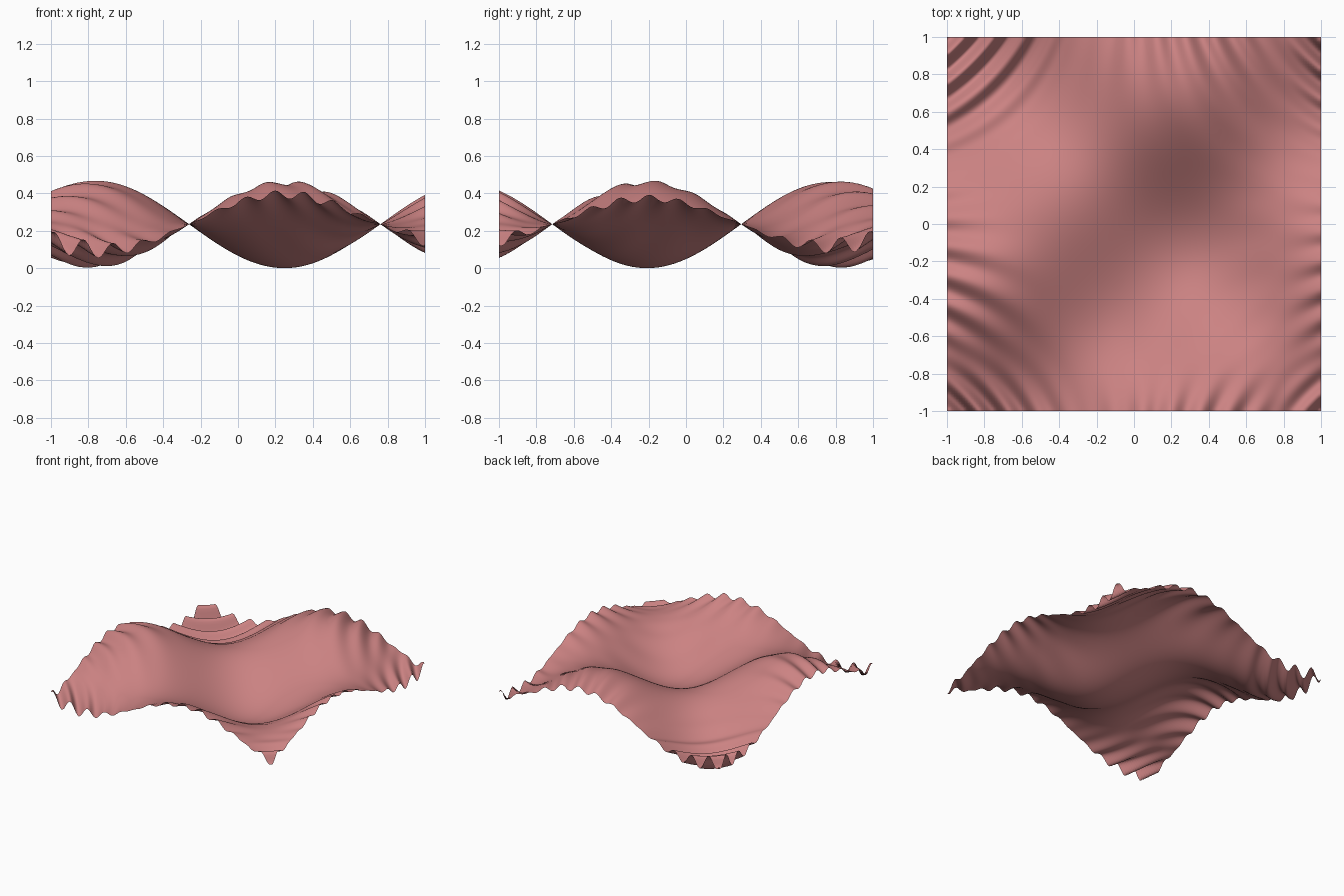
import bpy, bmesh, math

if "Cube" in bpy.data.objects:
    bpy.data.objects.remove(bpy.data.objects["Cube"])

# Rippled sheet: crossed sine waves with hyperbolic ripples growing to the rim
AMP = 0.235


def height(x, y):
    wave = -math.cos(3.07 * (x - 0.25)) * math.cos(3.11 * (y + 0.21))
    r = math.hypot(x, y)
    ripple = 1 - 0.22 * r ** 3.5 * (1 + math.sin(40 * x * y)) / 2
    return AMP * (1 + wave * ripple)


bm = bmesh.new()
bmesh.ops.create_grid(bm, x_segments=150, y_segments=150, size=1.0)
for v in bm.verts:
    v.co.z = height(v.co.x, v.co.y)
for f in bm.faces:
    f.smooth = True

mesh = bpy.data.meshes.new("rippled_sheet")
bm.to_mesh(mesh)
bm.free()
sheet = bpy.data.objects.new("rippled_sheet", mesh)
bpy.context.collection.objects.link(sheet)

# Single flat colour
pink = bpy.data.materials.new("dusty_pink")
pink.diffuse_color = (0.60, 0.225, 0.225, 1)
pink.use_nodes = True
pink.node_tree.nodes["Principled BSDF"].inputs["Base Color"].default_value = pink.diffuse_color
mesh.materials.append(pink)
